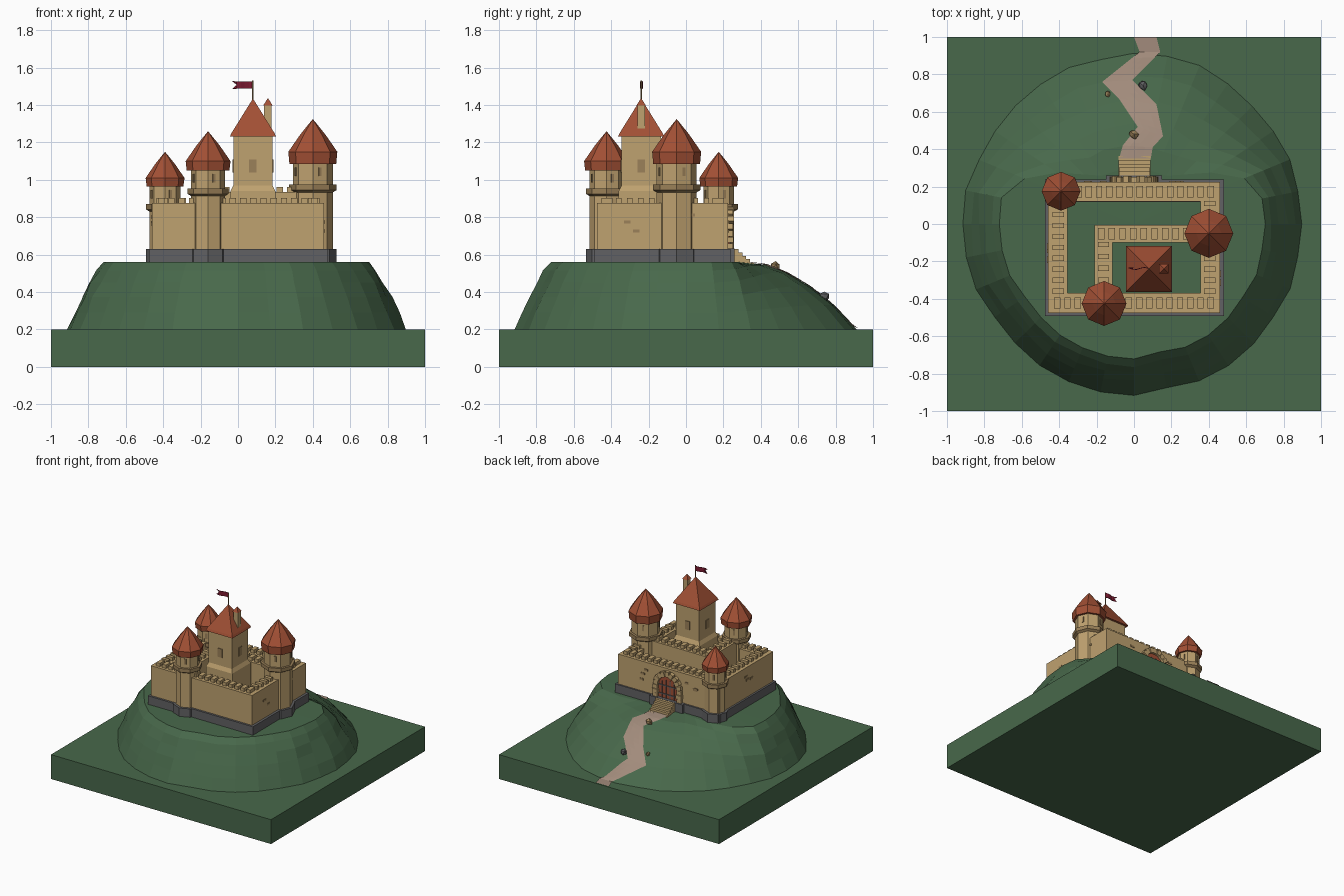
import bpy, bmesh, math, random
from mathutils import Vector, Matrix
from mathutils.bvhtree import BVHTree

if "Cube" in bpy.data.objects:
    bpy.data.objects.remove(bpy.data.objects["Cube"])
random.seed(4)

def mat(name, r, g, b):
    m = bpy.data.materials.new(name)
    m.diffuse_color = (r, g, b, 1)
    m.use_nodes = True
    m.node_tree.nodes["Principled BSDF"].inputs["Base Color"].default_value = m.diffuse_color
    return m

GRASS = mat("grass", .065, .14, .07)
STONE = mat("sandstone", .52, .36, .16)
DARK = mat("dark_sandstone", .33, .22, .10)
GREY = mat("grey_stone", .12, .12, .125)
ROOF = mat("roof_tile", .36, .08, .035)
PATH = mat("path_dirt", .36, .26, .20)
FLAG = mat("flag_red", .2, .01, .03)

def finish(name, bm, material):
    bmesh.ops.recalc_face_normals(bm, faces=bm.faces)
    me = bpy.data.meshes.new(name)
    bm.to_mesh(me)
    bm.free()
    me.materials.append(material)
    ob = bpy.data.objects.new(name, me)
    bpy.context.collection.objects.link(ob)
    return ob

def add_box(bm, x0, x1, y0, y1, z0, z1, rot=Matrix()):
    c = Matrix.Translation(((x0 + x1) / 2, (y0 + y1) / 2, (z0 + z1) / 2))
    s = Matrix.Diagonal((x1 - x0, y1 - y0, z1 - z0, 1))
    bmesh.ops.create_cube(bm, size=1, matrix=c @ rot @ s)

def boxes(name, material, items):
    bm = bmesh.new()
    for it in items:
        add_box(bm, *it)
    return finish(name, bm, material)

def loft(bm, profile, cx, cy, sides=8, phase=0.0):
    """Stack of polygon rings (radius, z); closed at both ends."""
    rings = []
    for r, z in profile:
        n = 1 if r == 0 else sides
        rings.append([bm.verts.new((cx + r * math.cos(phase + math.tau * i / sides),
                                    cy + r * math.sin(phase + math.tau * i / sides), z)) for i in range(n)])
    for a, b in zip(rings, rings[1:]):
        for i in range(sides):
            j = (i + 1) % sides
            if len(b) == 1:
                bm.faces.new((a[i], a[j], b[0]))
            else:
                bm.faces.new((a[i], a[j], b[j], b[i]))
    bm.faces.new(rings[0][::-1])
    if len(rings[-1]) > 1:
        bm.faces.new(rings[-1])

def lathe(name, material, profile, cx, cy, sides=8, phase=0.0):
    bm = bmesh.new()
    loft(bm, profile, cx, cy, sides, phase)
    return finish(name, bm, material)

# Ground slab
boxes("ground_slab", GRASS, [(-1, 1, -1, 1, 0, .2)])

# Hill: steep in front and at the sides, gentle slope at the back
bm = bmesh.new()
N, rings = 32, []
wob = [random.uniform(-.015, .015) for _ in range(N)]
for u in (1, .8, .6, .4, .2, 0):
    ring = []
    for i in range(N):
        a = math.tau * i / N
        t = min(1, max(0, (math.sin(a) - .2) / .7))
        t = t * t * (3 - 2 * t)
        rt = .71 - .41 * t
        r = rt + (.905 - rt) * u + wob[i] * (1 - t * (1 - u))
        z = .2 + .36 * (1 - u ** (1.3 + .7 * t))
        j = random.uniform(-.008, .008) if 0 < u < 1 else 0
        ring.append(bm.verts.new(((r + j) * math.cos(a), (r + j) * math.sin(a), z)))
    rings.append(ring)
for a, b in zip(rings, rings[1:]):
    for i in range(N):
        bm.faces.new((a[i], a[(i + 1) % N], b[(i + 1) % N], b[i]))
top = bm.verts.new((0, 0, .565))
for i in range(N):
    bm.faces.new((rings[-1][i], rings[-1][(i + 1) % N], top))
bmesh.ops.recalc_face_normals(bm, faces=bm.faces)
tree = BVHTree.FromBMesh(bm)
finish("hill", bm, GRASS)

def ground(x, y):
    hit = tree.ray_cast(Vector((x, y, 2)), Vector((0, 0, -1)))[0]
    return hit.z if hit else .2

# Winding path draped over the slope
left = [(0, 1), (.03, .92), (-.17, .76), (-.08, .67), (.02, .52), (-.06, .42), (-.08, .35)]
right = [(.12, 1), (.14, .92), (-.01, .77), (.12, .64), (.155, .47), (.10, .41), (.09, .35)]
bm, rows = bmesh.new(), []
for k in range(len(left) - 1):
    for s in range(5 if k < len(left) - 2 else 6):
        l = Vector(left[k]).lerp(Vector(left[k + 1]), s / 5)
        r = Vector(right[k]).lerp(Vector(right[k + 1]), s / 5)
        pts = [l.lerp(r, q / 4) for q in range(5)]
        rows.append([bm.verts.new((p.x, p.y, ground(p.x, p.y) + .006)) for p in pts])
for a, b in zip(rows, rows[1:]):
    for q in range(4):
        bm.faces.new((a[q], a[q + 1], b[q + 1], b[q]))
finish("path", bm, PATH)

# Rocks beside the path
for n, (x, y, s, m) in enumerate([(.05, .74, .028, GREY), (0, .48, .028, DARK), (-.14, .695, .018, DARK)]):
    bm = bmesh.new()
    bmesh.ops.create_icosphere(bm, subdivisions=1, radius=s)
    for v in bm.verts:
        v.co = v.co * random.uniform(.8, 1.1) + Vector((x, y, ground(x, y) + s * .4))
    finish(f"rock_{n}", bm, m)

# Outer wall ring with plinth
def ring_boxes(x0, x1, y0, y1, w, z0, z1):
    return [(x0, x1, y0, y0 + w, z0, z1), (x0, x1, y1 - w, y1, z0, z1),
            (x0, x0 + w, y0 + w, y1 - w, z0, z1), (x1 - w, x1, y0 + w, y1 - w, z0, z1)]

boxes("outer_plinth", GREY, ring_boxes(-.475, .48, -.492, .238, .12, .54, .63))
boxes("outer_wall", STONE, ring_boxes(-.46, .46, -.475, .225, .105, .63, .875))
# Higher inner wall around the keep
boxes("inner_wall", STONE, [(-.21, .40, -.10, -.005, .55, .935), (-.21, -.115, -.42, -.10, .55, .935)])

# Merlons
def merlons(x0, y0, x1, y1, n, z):
    out = []
    for i in range(n):
        x, y = x0 + (x1 - x0) * i / (n - 1), y0 + (y1 - y0) * i / (n - 1)
        hx, hy = (.017, .03) if x0 != x1 else (.03, .014)
        out.append((x - hx, x + hx, y - hy, y + hy, z, z + .027))
    return out

boxes("merlons", STONE, merlons(-.35, .172, .41, .172, 15, .875) + merlons(-.41, -.422, .41, -.422, 16, .875)
      + merlons(-.405, -.36, -.405, .11, 9, .875) + merlons(.405, -.36, .405, .11, 9, .875)
      + merlons(-.175, -.052, .28, -.052, 9, .935) + merlons(-.163, -.30, -.163, -.11, 4, .935))

# Octagonal towers: x, y, shaft radius, roof radius, collar z, drum z, eave z, tip z
for n, (x, y, r, R, cz, d, e, t) in enumerate([(-.16, -.425, .09, .12, .925, 1.05, 1.10, 1.26),
                                               (.40, -.05, .107, .131, .945, 1.085, 1.15, 1.325),
                                               (-.39, .175, .082, .104, .842, .965, 1.01, 1.15)]):
    lathe(f"tower_plinth_{n}", GREY, [(r + .02, .54), (r + .02, .63)], x, y)
    lathe(f"tower_shaft_{n}", STONE, [(r, .63), (r, d + .02)], x, y)
    lathe(f"tower_collar_{n}", DARK, [(r, cz - .012), (r + .02, cz), (r + .02, cz + .03), (r, cz + .03)], x, y)
    lathe(f"tower_roof_{n}", ROOF, [(R - .006, d), (R, e), (R * .52, e + (t - e) * .52),
                                    (R * .22, e + (t - e) * .80), (0, t)], x, y)
    # slit windows on alternate facets
    bm = bmesh.new()
    for k in range(4):
        a = math.pi / 8 + k * math.pi / 2
        ap = r * math.cos(math.pi / 8)
        cx, cy = x + ap * math.cos(a), y + ap * math.sin(a)
        add_box(bm, cx - .004, cx + .004, cy - .008, cy + .008, d - .065, d - .02, Matrix.Rotation(a, 4, 'Z'))
    finish(f"tower_windows_{n}", bm, DARK)

# Keep with pyramid roof, chimney and flag
KX, KY, Q, S2 = .08, -.24, math.pi / 4, math.sqrt(2)
lathe("keep", STONE, [(.12 * S2, .55), (.12 * S2, .94), (.105 * S2, .97), (.105 * S2, 1.24)], KX, KY, 4, Q)
lathe("keep_roof", ROOF, [(.123 * S2, 1.232), (.115 * S2, 1.25), (0, 1.435)], KX, KY, 4, Q)
win = []
for s in (-1, 1):
    win += [(KX - .02, KX + .02, KY + s * .106 - .004, KY + s * .106 + .004, 1.04, 1.11),
            (KX + s * .106 - .004, KX + s * .106 + .004, KY - .02, KY + .02, 1.04, 1.11)]
boxes("keep_windows", DARK, win)
boxes("chimney", STONE, [(.14, .18, -.26, -.22, 1.22, 1.40)])
lathe("chimney_cap", ROOF, [(.025 * S2, 1.398), (0, 1.437)], .16, -.24, 4, Q)
lathe("flag_pole", DARK, [(.004, 1.42), (.004, 1.53)], KX, KY, 6)
bm, cols = bmesh.new(), []
for i in range(6):
    x, y = KX - .022 * i, KY + .006 * math.sin(i * 1.4)
    cols.append([bm.verts.new((x + (.025 if i == 5 and z == 1.507 else 0), y, z)) for z in (1.488, 1.507, 1.526)])
for a, b in zip(cols, cols[1:]):
    for k in range(2):
        bm.faces.new((a[k], a[k + 1], b[k + 1], b[k]))
flag = finish("flag", bm, FLAG)
flag.modifiers.new("thickness", 'SOLIDIFY').thickness = .004

# Gate: arched door, stone arch, jambs and steps
bm = bmesh.new()
outline = [(-.088, .62), (.088, .62)] + [(.088 * math.cos(math.pi * i / 10), .73 + .088 * math.sin(math.pi * i / 10))
                                         for i in range(11)]
f = bm.faces.new([bm.verts.new((x, .215, z)) for x, z in outline])
ext = bmesh.ops.extrude_face_region(bm, geom=[f])
bmesh.ops.translate(bm, vec=(0, .017, 0), verts=[v for v in ext['geom'] if isinstance(v, bmesh.types.BMVert)])
finish("gate_door", bm, ROOF)
boxes("door_bars", GREY, [(x - .003, x + .003, .23, .236, .63, .79 - abs(x) * .4) for x in (-.055, -.02, .02, .055)]
      + [(-.085, .085, .23, .237, z, z + .008) for z in (.66, .73)])
bm = bmesh.new()
for i in range(9):
    a = math.pi * (i + .5) / 9
    x, z = .106 * math.cos(a), .73 + .106 * math.sin(a)
    d = .25 + .006 * (i % 2)
    add_box(bm, x - .021, x + .021, .21, d, z - .016, z + .016, Matrix.Rotation(-a, 4, 'Y'))
for s in (-1, 1):
    for k in range(3):
        w = .02 + .004 * (k % 2)
        add_box(bm, s * .108 - w, s * .108 + w, .21, .25 + .005 * (k % 2), .63 + k * .034, .661 + k * .034)
finish("gate_arch", bm, STONE)
boxes("gate_plinth", GREY, [(-.15, .15, .22, .26, .54, .632)])
boxes("gate_steps", STONE, [(-.08 - .001 * i, .085 + .001 * i, .23, .28 + .021 * i, .52, .63 - .018 * i) for i in range(5)])

# Scattered raised bricks on the walls
bricks = []
for i in range(6):
    z = random.uniform(.67, .83)
    y = random.uniform(-.4, .1)
    s = (-1, 1)[i % 2]
    bricks.append((s * .46 - .004, s * .46 + .004, y, y + .035, z, z + .016))
    x = s * random.uniform(.18, .28)
    bricks.append((x, x + .035, .221, .229, z, z + .016))
boxes("wall_bricks", DARK, bricks)
